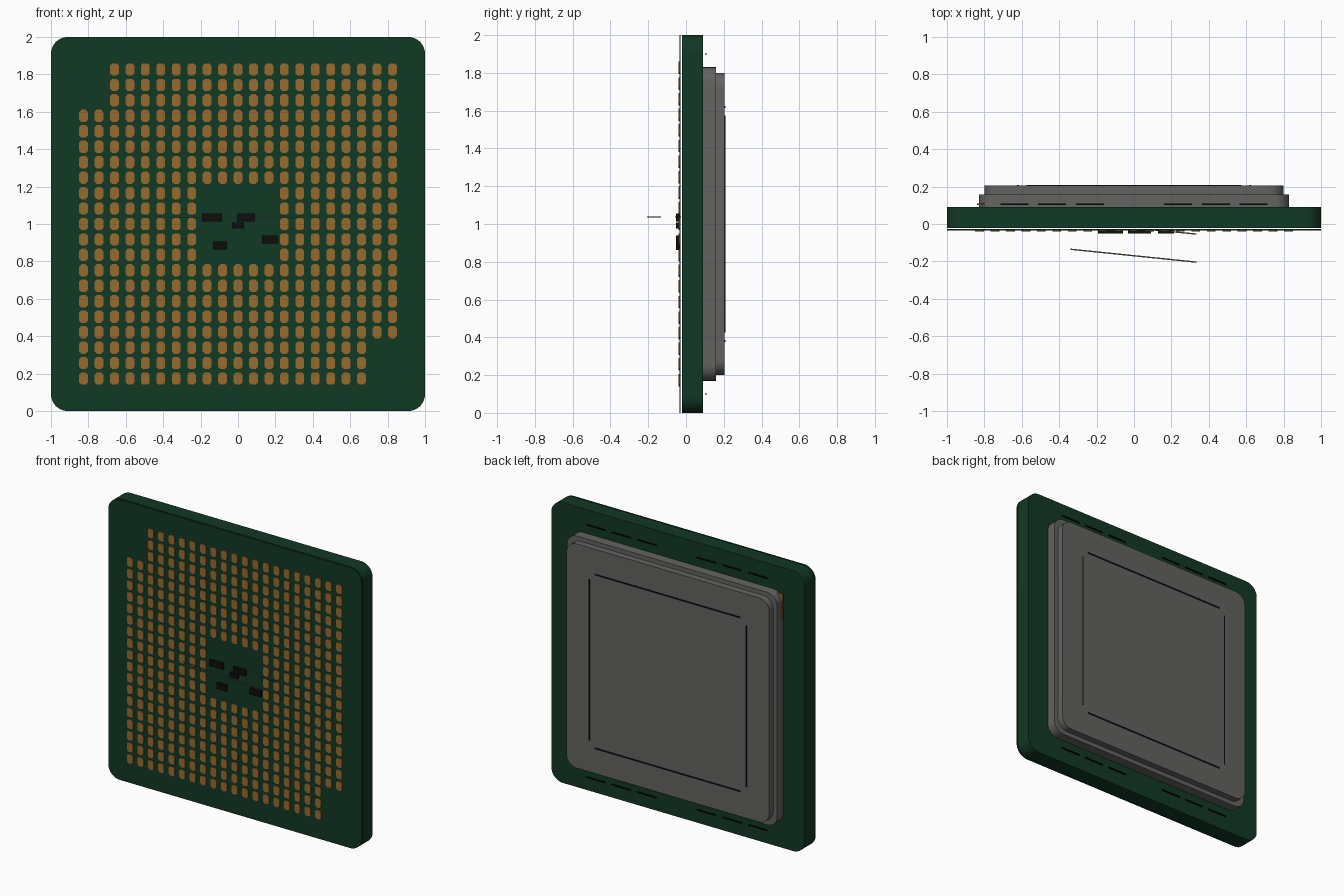
import bpy, bmesh, math
from mathutils import Vector

if "Cube" in bpy.data.objects:
    bpy.data.objects.remove(bpy.data.objects["Cube"], do_unlink=True)


def material(name, rgb):
    m = bpy.data.materials.new(name)
    m.use_nodes = True
    m.diffuse_color = (*rgb, 1)
    m.node_tree.nodes["Principled BSDF"].inputs["Base Color"].default_value = (*rgb, 1)
    return m


GREEN = material("board green", (0.0056, 0.040, 0.018))
GREY = material("lid grey", (0.125, 0.128, 0.120))
GOLD = material("contact gold", (0.31, 0.145, 0.028))
BLACK = material("component black", (0.004, 0.004, 0.004))


def rounded_rect(cx, cz, w, h, r=0.0, seg=8):
    """Outline in the xz plane; seg=1 gives chamfered corners."""
    if r == 0:
        return [(cx + sx * w / 2, cz + sz * h / 2)
                for sx, sz in ((1, 1), (-1, 1), (-1, -1), (1, -1))]
    pts = []
    for i, (sx, sz) in enumerate(((1, 1), (-1, 1), (-1, -1), (1, -1))):
        for k in range(seg + 1):
            a = math.pi / 2 * (i + k / seg)
            pts.append((cx + sx * (w / 2 - r) + r * math.cos(a),
                        cz + sz * (h / 2 - r) + r * math.sin(a)))
    return pts


def plates(name, outlines, y0, y1, mat, smooth=False):
    """One object made of outlines extruded from y0 to y1."""
    bm = bmesh.new()
    for pts in outlines:
        a = [bm.verts.new((x, y0, z)) for x, z in pts]
        b = [bm.verts.new((x, y1, z)) for x, z in pts]
        bm.faces.new(a)
        bm.faces.new(b[::-1])
        for i in range(len(pts)):
            j = (i + 1) % len(pts)
            bm.faces.new((a[j], a[i], b[i], b[j]))
    bmesh.ops.recalc_face_normals(bm, faces=bm.faces)
    me = bpy.data.meshes.new(name)
    bm.to_mesh(me)
    bm.free()
    me.materials.append(mat)
    ob = bpy.data.objects.new(name, me)
    bpy.context.collection.objects.link(ob)
    if smooth:
        bpy.ops.object.select_all(action='DESELECT')
        ob.select_set(True)
        bpy.context.view_layer.objects.active = ob
        bpy.ops.object.shade_smooth_by_angle(angle=math.radians(30))
    return ob


# Circuit board and the thin sheet in front of it
board = rounded_rect(0, 1, 2, 2, 0.09)
plates("board", [board], -0.021, 0.09, GREEN, True)
plates("front_sheet", [board], -0.034, -0.028, GREEN, True)

# Stepped metal lid on the back
plates("lid_base", [rounded_rect(0, 1, 1.66, 1.66, 0.08)], 0.09, 0.158, GREY, True)
plates("lid_top", [rounded_rect(0, 1, 1.60, 1.60, 0.08)], 0.158, 0.205, GREY, True)

# Dark square outline on the lid, open at its corners
lines = []
for s in (-1, 1):
    lines.append(rounded_rect(0, 1 + s * 0.62, 1.15, 0.01))
    lines.append(rounded_rect(s * 0.62, 1, 0.01, 1.15))
plates("lid_lines", lines, 0.203, 0.208, BLACK)

# Dashes above and below the lid, held just off the board
dashes = [rounded_rect(sx * x, 1 + sz * 0.9, 0.15, 0.008)
          for sx in (-1, 1) for sz in (-1, 1) for x in (0.235, 0.438, 0.64)]
plates("back_dashes", dashes, 0.102, 0.109, BLACK)

# Gold corner marker, mostly tucked into the lid corner
plates("corner_marker", [[(-0.84, 1.82), (-0.84, 1.64), (-0.70, 1.82)]], 0.102, 0.109, GOLD)

# Contact pads: 21 x 21 grid, open in the middle and at two corners
pitch = 0.0826
pads = []
for row in range(21):
    for col in range(21):
        centre = 8 <= row <= 12 and 8 <= col <= 12
        top_left = row < 3 and col < 2
        bottom_right = row > 17 and col > 18
        if not (centre or top_left or bottom_right):
            pads.append(rounded_rect((col - 10) * pitch, 1 + (10 - row) * pitch,
                                     0.047, 0.066, 0.012, 1))
plates("contact_pads", pads, -0.040, -0.034, GOLD)

# Small components in the central opening: x, z, width, height
chips = [(-0.14, 1.034, 0.107, 0.043), (0.043, 1.034, 0.096, 0.043),
         (0.0, 0.992, 0.064, 0.032), (0.171, 0.917, 0.086, 0.043),
         (-0.096, 0.885, 0.075, 0.043)]
plates("components", [rounded_rect(*c) for c in chips], -0.052, -0.034, BLACK)


# Fine slanted slivers in front of the components
def sliver(name, p, q):
    p, q = Vector(p), Vector(q)
    bpy.ops.mesh.primitive_cube_add(size=1, location=(p + q) / 2)
    ob = bpy.context.object
    ob.name = name
    ob.scale = ((q - p).length, 0.007, 0.003)
    ob.rotation_euler.z = math.atan2(q.y - p.y, q.x - p.x)
    ob.data.materials.append(GREY)


sliver("long_sliver", (-0.34, -0.135, 1.037), (0.335, -0.204, 1.037))
sliver("short_sliver", (0.10, -0.031, 1.037), (0.335, -0.054, 1.037))
